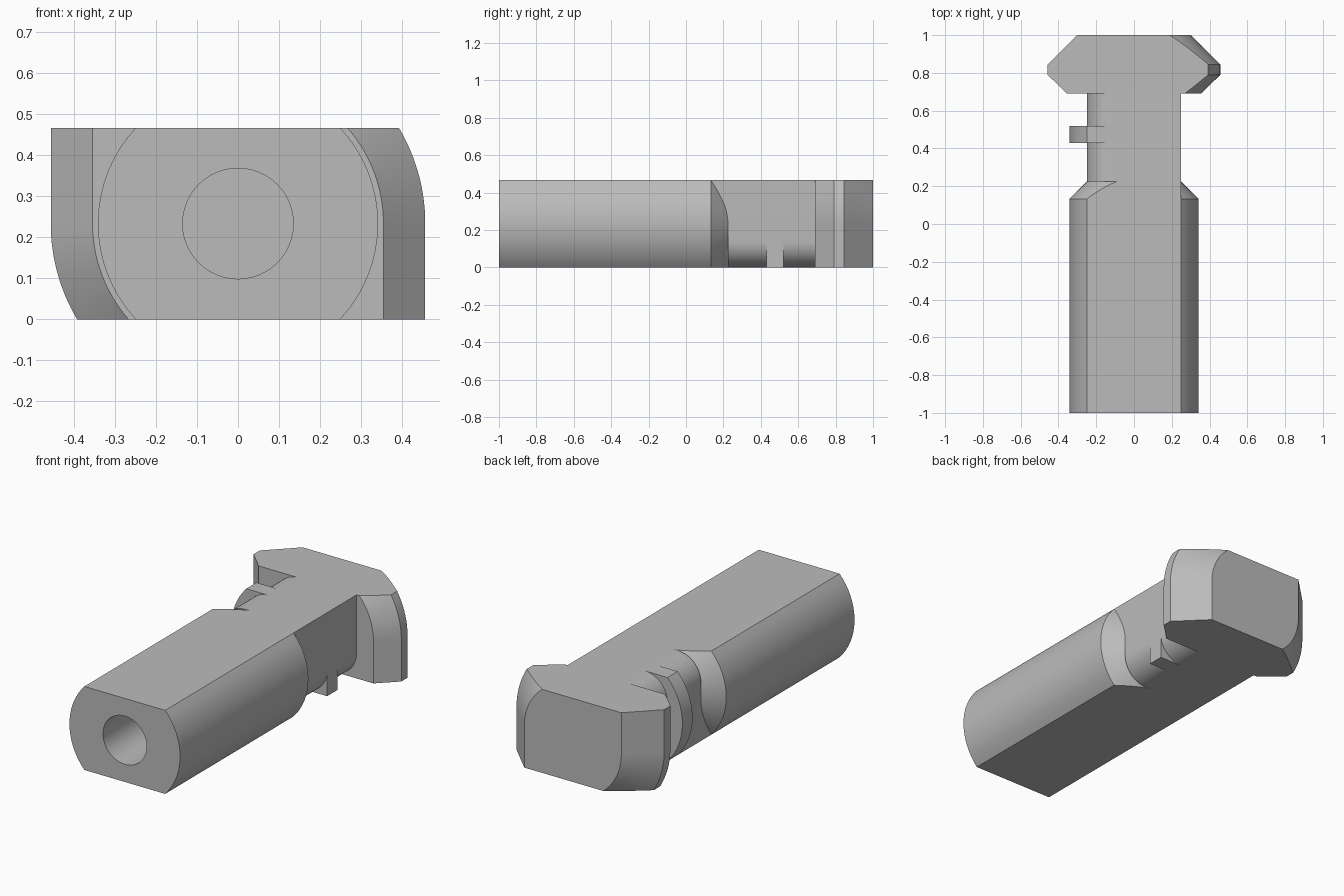
import bpy, bmesh, math

cube = bpy.data.objects.get("Cube")
if cube:
    bpy.data.objects.remove(cube, do_unlink=True)

TOP = 0.467
MID = TOP / 2
ARC = 16

metal = bpy.data.materials.new("grey_metal")
metal.use_nodes = True
grey = (0.5, 0.5, 0.5, 1)
metal.diffuse_color = grey
metal.node_tree.nodes["Principled BSDF"].inputs["Base Color"].default_value = grey


def loft(name, stations):
    """Skin equal-length xz outlines placed at successive y positions."""
    bm = bmesh.new()
    rings = [[bm.verts.new((x, y, z)) for x, z in outline] for y, outline in stations]
    for a, b in zip(rings, rings[1:]):
        for i in range(len(a)):
            j = (i + 1) % len(a)
            bm.faces.new((a[i], a[j], b[j], b[i]))
    bm.faces.new(rings[0])
    bm.faces.new(rings[-1])
    bmesh.ops.recalc_face_normals(bm, faces=bm.faces)
    mesh = bpy.data.meshes.new(name)
    bm.to_mesh(mesh)
    bm.free()
    mesh.materials.append(metal)
    obj = bpy.data.objects.new(name, mesh)
    bpy.context.collection.objects.link(obj)
    return obj


def prism(name, outline, y0, y1):
    return loft(name, [(y0, outline), (y1, outline)])


def box(x0, x1, z0, z1):
    return [(x0, z0), (x1, z0), (x1, z1), (x0, z1)]


def arc(r, a0, a1, cx=0, cz=MID):
    return [(cx + r * math.cos(a0 + (a1 - a0) * i / ARC),
             cz + r * math.sin(a0 + (a1 - a0) * i / ARC)) for i in range(ARC + 1)]


def half_turn(points):
    """Repeat a half outline rotated about the long axis."""
    return points + [(-x, TOP - z) for x, z in points]


def flat_round(r):
    a = math.asin(MID / r)
    return half_turn(arc(r, -a, a))


def head_section(r):
    # square lower corner, round upper corner
    return half_turn([(r, 0)] + arc(r, 0, math.asin(MID / r)))


# Shank with a conical shoulder
R, NECK = 0.342, 0.25
Y0, Y1 = 0.133, 0.225
STEPS = 8
stations = [(-1, flat_round(R))]
for i in range(STEPS + 1):
    t = i / STEPS
    stations.append((Y0 + (Y1 - Y0) * t, flat_round(R + (NECK - R) * t)))
shank = loft("shank", stations)

# Blind bore in the front end
bore = prism("bore_cutter", arc(0.135, 0, math.tau)[:-1] if ARC > 40 else
             [(0.135 * math.cos(math.tau * i / 48), MID + 0.135 * math.sin(math.tau * i / 48))
              for i in range(48)], -1.1, 0)
cut = shank.modifiers.new("bore", 'BOOLEAN')
cut.operation = 'DIFFERENCE'
cut.solver = 'EXACT'
cut.object = bore
bpy.context.view_layer.objects.active = shank
bpy.ops.object.modifier_apply(modifier=cut.name)
bpy.data.objects.remove(bore, do_unlink=True)

# Neck with two opposite rounded corners
F = 0.14
neck = prism("neck", half_turn(arc(F, -math.pi / 2, 0, NECK - F, F) + [(NECK, TOP)]), Y1, 0.69)

# Square corners of the neck running into the shoulder
prism("shoulder_corner_right", box(0, NECK, MID, TOP), Y0, Y1)
prism("shoulder_corner_left", box(-NECK, 0, 0, MID), Y0, Y1)

# Fins on the neck
a = math.asin(MID / R)
fin = prism("round_fin", arc(R, math.pi - a, math.pi + a) + [(F - NECK, 0), (F - NECK, TOP)],
            0.43, 0.52)
prism("square_fin", box(NECK - F, NECK, 0, F), 0.43, 0.52)

# Hammer head
profile = [(0.69, 0.355), (0.79, 0.457), (0.845, 0.457), (1.0, 0.30)]
head_stations = []
for (ya, ra), (yb, rb) in zip(profile, profile[1:]):
    for i in range(6):
        t = i / 6
        head_stations.append((ya + (yb - ya) * t, head_section(ra + (rb - ra) * t)))
head_stations.append((1.0, head_section(0.30)))
head = loft("hammer_head", head_stations)

# Smooth the curved faces, keep edges crisp
bpy.ops.object.select_all(action='DESELECT')
for obj in (shank, neck, fin, head):
    obj.select_set(True)
bpy.context.view_layer.objects.active = shank
bpy.ops.object.shade_smooth_by_angle(angle=math.radians(20))
